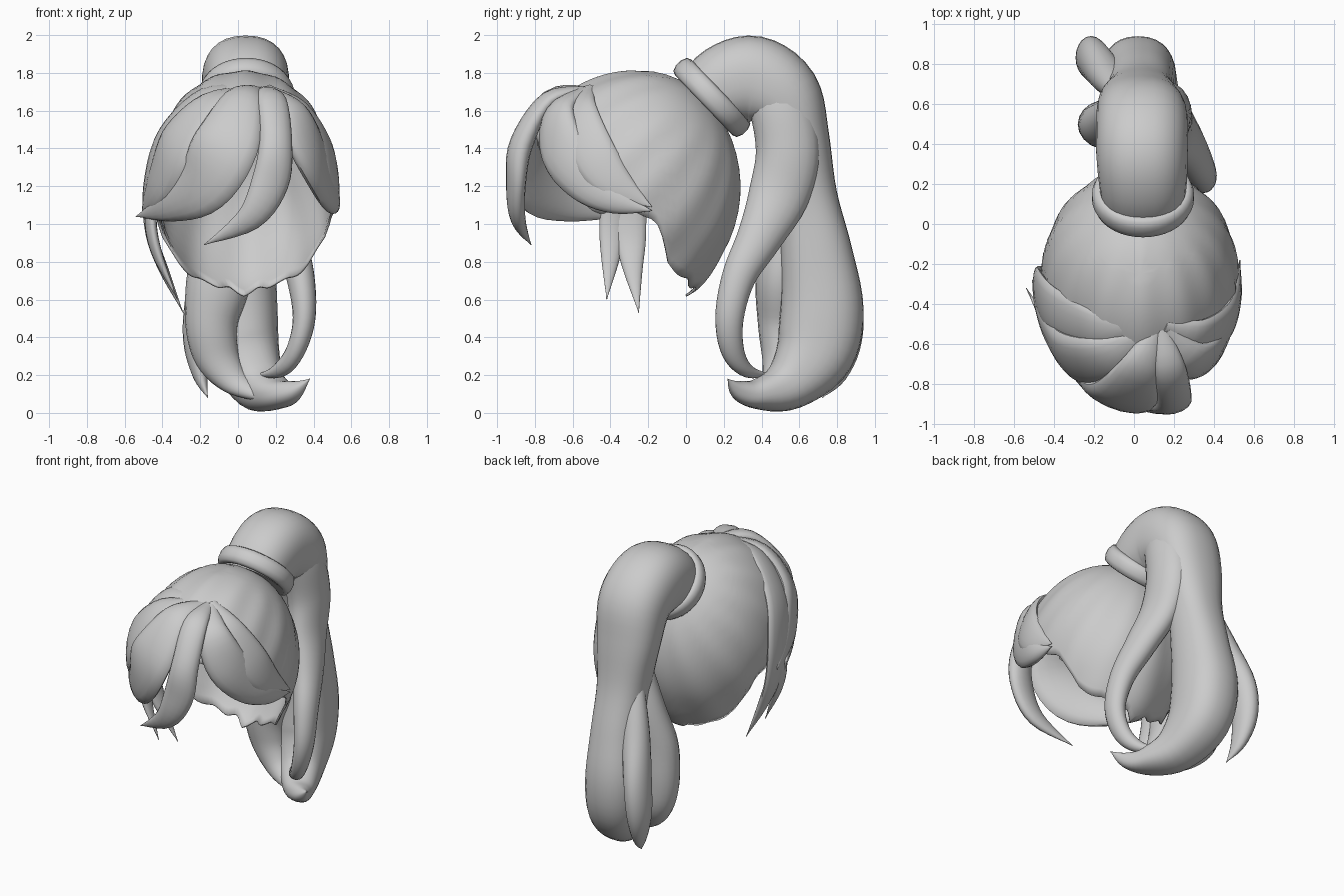
import bpy, math
from mathutils import Vector

hair = bpy.data.materials.new("grey_hair")
hair.diffuse_color = (0.6, 0.6, 0.6, 1)
HEAD = Vector((0.03, -0.3, 1.15))
TIE = Vector((0.045, 0.137, 1.67))
TIE_AXIS = Vector((0, 0.72, 0.69)).normalized()


def add_mesh(name, verts, faces, angle=50):
    me = bpy.data.meshes.new(name)
    me.from_pydata(verts, [], faces)
    me.materials.append(hair)
    ob = bpy.data.objects.new(name, me)
    bpy.context.collection.objects.link(ob)
    bpy.ops.object.select_all(action='DESELECT')
    ob.select_set(True)
    bpy.context.view_layer.objects.active = ob
    bpy.ops.object.mode_set(mode='EDIT')
    bpy.ops.mesh.select_all(action='SELECT')
    bpy.ops.mesh.normals_make_consistent(inside=False)
    bpy.ops.object.mode_set(mode='OBJECT')
    bpy.ops.object.shade_smooth_by_angle(angle=math.radians(angle))
    return ob


def spline(rows, steps=5):
    """Catmull-Rom interpolation of rows of any width."""
    r = [rows[0]] + list(rows) + [rows[-1]]
    out = []
    for i in range(1, len(r) - 2):
        for k in range(steps):
            t = k / steps
            out.append([0.5 * (2 * b + (c - a) * t + (2 * a - 5 * b + 4 * c - d) * t * t
                               + (3 * b - a - 3 * c + d) * t ** 3)
                        for a, b, c, d in zip(r[i - 1], r[i], r[i + 1], r[i + 2])])
    return out + [list(rows[-1])]


def power(x, e):
    return math.copysign(abs(x) ** e, x)


def lock(name, rows, side=None, segs=16, square=1.0):
    """Tapered strand; rows are x, y, z, half width, half depth."""
    pts = spline(rows)
    pos = [Vector(p[:3]) for p in pts]
    verts, n = [], len(pts)
    for i, p in enumerate(pts):
        t = (pos[min(i + 1, n - 1)] - pos[max(i - 1, 0)]).normalized()
        ref = Vector(side) if side else pos[i] - HEAD
        nrm = (ref - t * ref.dot(t)).normalized()
        across = t.cross(nrm)
        w, d = max(p[3], 0.002), max(p[4], 0.002)
        for j in range(segs):
            a = 2 * math.pi * j / segs
            verts.append(pos[i] + across * (w * power(math.cos(a), square))
                         + nrm * (d * power(math.sin(a), square)))
    faces = [(i * segs + j, i * segs + (j + 1) % segs,
              (i + 1) * segs + (j + 1) % segs, (i + 1) * segs + j)
             for i in range(n - 1) for j in range(segs)]
    faces += [tuple(range(segs)), tuple(range((n - 1) * segs, n * segs))]
    return add_mesh(name, verts, faces)


# Scalp cap: open shell, ragged at the nape, cut away over the face
HEM = [(0, 0.62), (25, 0.65), (50, 0.70), (68, 0.78), (80, 1.0), (95, 1.08),
       (115, 1.2), (140, 1.38), (180, 1.5)]


def hem_z(deg):
    for (a0, z0), (a1, z1) in zip(HEM, HEM[1:]):
        if deg <= a1:
            return z0 + (z1 - z0) * (deg - a0) / (a1 - a0)
    return HEM[-1][1]


SEG, ROWS = 96, 22
verts, faces = [(0.03, -0.25, 1.81)], []
for j in range(SEG):
    a = 2 * math.pi * j / SEG
    deg = abs((math.degrees(a) + 180) % 360 - 180)
    z_end = hem_z(deg)
    if deg < 90:
        z_end += 0.012 * (1 - math.cos(a * 12)) * min(1, deg / 15)
    end = math.acos(max(-0.97, (z_end - 1.2) / 0.61))
    for i in range(1, ROWS + 1):
        th = end * i / ROWS
        z = 1.2 + 0.61 * math.cos(th)
        # the nape stays wider than a plain ellipsoid
        low = min(1, max(0, (0.85 - z) / 0.23))
        s = math.sin(th) ** (0.95 - 0.3 * low)
        ry = 0.535 if math.cos(a) > 0 else 0.62
        v = Vector((0.03 + 0.49 * s * math.sin(a), -0.25 + ry * s * math.cos(a), z))
        # combed ridges radiating from the tie
        rel = v - TIE
        flat = rel - TIE_AXIS * rel.dot(TIE_AXIS)
        phi = math.atan2(flat.x, flat.dot(Vector((0, -0.69, 0.72))))
        fade = min(1, max(0, (flat.length - 0.15) / 0.3))
        verts.append(v + (v - HEAD).normalized() * (0.005 * fade * math.cos(14 * phi)))
for j in range(SEG):
    p, q = 1 + j * ROWS, 1 + ((j + 1) % SEG) * ROWS
    faces.append((0, p, q))
    faces += [(p + i, p + i + 1, q + i + 1, q + i) for i in range(ROWS - 1)]
cap = add_mesh("scalp_cap", verts, faces)
shell = cap.modifiers.new("thickness", 'SOLIDIFY')
shell.thickness = 0.012

# Hair tie: tilted rounded band
u, v = Vector((1, 0, 0)), Vector((0, -0.69, 0.72))
section = [(0.17, -0.045), (0.22, -0.06), (0.243, -0.05), (0.255, -0.02), (0.255, 0.02),
           (0.243, 0.05), (0.22, 0.06), (0.17, 0.045)]
verts, faces, K, M = [], [], len(section), 40
for j in range(M):
    a = 2 * math.pi * j / M
    for r, h in section:
        verts.append(TIE + (u * math.cos(a) + v * math.sin(a)) * r + TIE_AXIS * h)
    for k in range(K):
        j2, k2 = (j + 1) % M, (k + 1) % K
        faces.append((j * K + k, j * K + k2, j2 * K + k2, j2 * K + k))
add_mesh("hair_tie", verts, faces, 50)

# Fringe locks fanning out from the parting
lock("fringe_inner_left", [
    (0.11, -0.53, 1.70, .04, .03), (0.03, -0.72, 1.66, .11, .05), (-0.06, -0.86, 1.43, .18, .06),
    (-0.18, -0.81, 1.22, .17, .06), (-0.36, -0.62, 1.10, .09, .04), (-0.54, -0.32, 1.04, 0, 0)])
lock("fringe_mid_left", [
    (0.09, -0.52, 1.70, .04, .03), (-0.12, -0.66, 1.63, .12, .05), (-0.30, -0.67, 1.43, .17, .06),
    (-0.40, -0.56, 1.24, .15, .05), (-0.46, -0.40, 1.12, .08, .04), (-0.51, -0.28, 1.05, 0, 0)])
lock("side_lock_left", [
    (0.07, -0.51, 1.71, .04, .03), (-0.18, -0.52, 1.67, .10, .035), (-0.39, -0.44, 1.46, .13, .035),
    (-0.47, -0.35, 1.19, .13, .03), (-0.46, -0.30, 0.95, .09, .03), (-0.39, -0.28, 0.75, .05, .025),
    (-0.29, -0.25, 0.53, 0, 0)])
lock("side_wisp_left", [
    (-0.46, -0.38, 1.15, .07, .03), (-0.46, -0.39, 0.98, .07, .03), (-0.42, -0.40, 0.82, .05, .025),
    (-0.32, -0.42, 0.60, 0, 0)])
lock("fringe_centre", [
    (0.14, -0.53, 1.70, .04, .03), (0.18, -0.73, 1.66, .08, .04), (0.20, -0.87, 1.43, .09, .06),
    (0.17, -0.90, 1.22, .10, .05), (0.06, -0.89, 1.03, .07, .04), (-0.18, -0.82, 0.89, 0, 0)])
lock("fringe_front_right", [
    (0.16, -0.53, 1.70, .04, .03), (0.28, -0.67, 1.60, .10, .05), (0.37, -0.65, 1.40, .14, .06),
    (0.45, -0.51, 1.23, .13, .05), (0.50, -0.36, 1.12, .07, .04), (0.53, -0.18, 1.07, 0, 0)])
lock("fringe_rear_right", [
    (0.15, -0.51, 1.71, .04, .03), (0.32, -0.56, 1.61, .09, .035), (0.45, -0.51, 1.41, .12, .035),
    (0.505, -0.39, 1.23, .10, .03), (0.53, -0.18, 1.09, 0, 0)])

# Ponytail: main mass, front curl and loose locks
X = (1, 0, 0)
lock("tail_main", [
    (0.045, 0.10, 1.63, .19, .20), (0.045, 0.21, 1.73, .22, .22), (0.04, 0.36, 1.76, .235, .23),
    (0.04, 0.51, 1.67, .21, .23), (0.03, 0.59, 1.45, .17, .21), (0.03, 0.64, 1.15, .16, .17),
    (0.03, 0.69, 0.85, .19, .17), (0.02, 0.72, 0.55, .22, .19), (0.04, 0.68, 0.32, .21, .18),
    (0.11, 0.54, 0.15, .14, .14), (0.21, 0.38, 0.10, .08, .10), (0.30, 0.28, 0.12, .05, .05),
    (0.38, 0.22, 0.18, 0, 0)], X, 30, .86)
lock("tail_curl_right", [
    (0.10, 0.36, 1.76, .13, .11), (0.15, 0.49, 1.62, .16, .12), (0.17, 0.54, 1.38, .17, .12),
    (0.20, 0.49, 1.15, .16, .10), (0.27, 0.39, 0.93, .12, .09), (0.33, 0.28, 0.72, .09, .075),
    (0.35, 0.23, 0.50, .075, .06), (0.30, 0.25, 0.32, .06, .05), (0.21, 0.33, 0.22, .035, .04),
    (0.09, 0.46, 0.20, 0, 0)], X, 20)
lock("tail_inner_left", [
    (-0.04, 0.56, 1.25, .08, .08), (-0.07, 0.54, 0.98, .11, .13), (-0.10, 0.50, 0.72, .13, .17),
    (-0.14, 0.50, 0.48, .12, .14), (-0.11, 0.50, 0.30, .10, .12), (-0.02, 0.46, 0.17, .06, .08),
    (0.10, 0.40, 0.10, .03, .04), (0.18, 0.36, 0.08, 0, 0)], X, 20)
lock("tail_back_left", [
    (-0.06, 0.67, 1.15, .06, .08), (-0.13, 0.74, 0.88, .09, .09), (-0.20, 0.82, 0.60, .11, .08),
    (-0.22, 0.83, 0.38, .10, .07), (-0.20, 0.79, 0.20, .06, .04), (-0.16, 0.72, 0.08, 0, 0)], X, 20)
